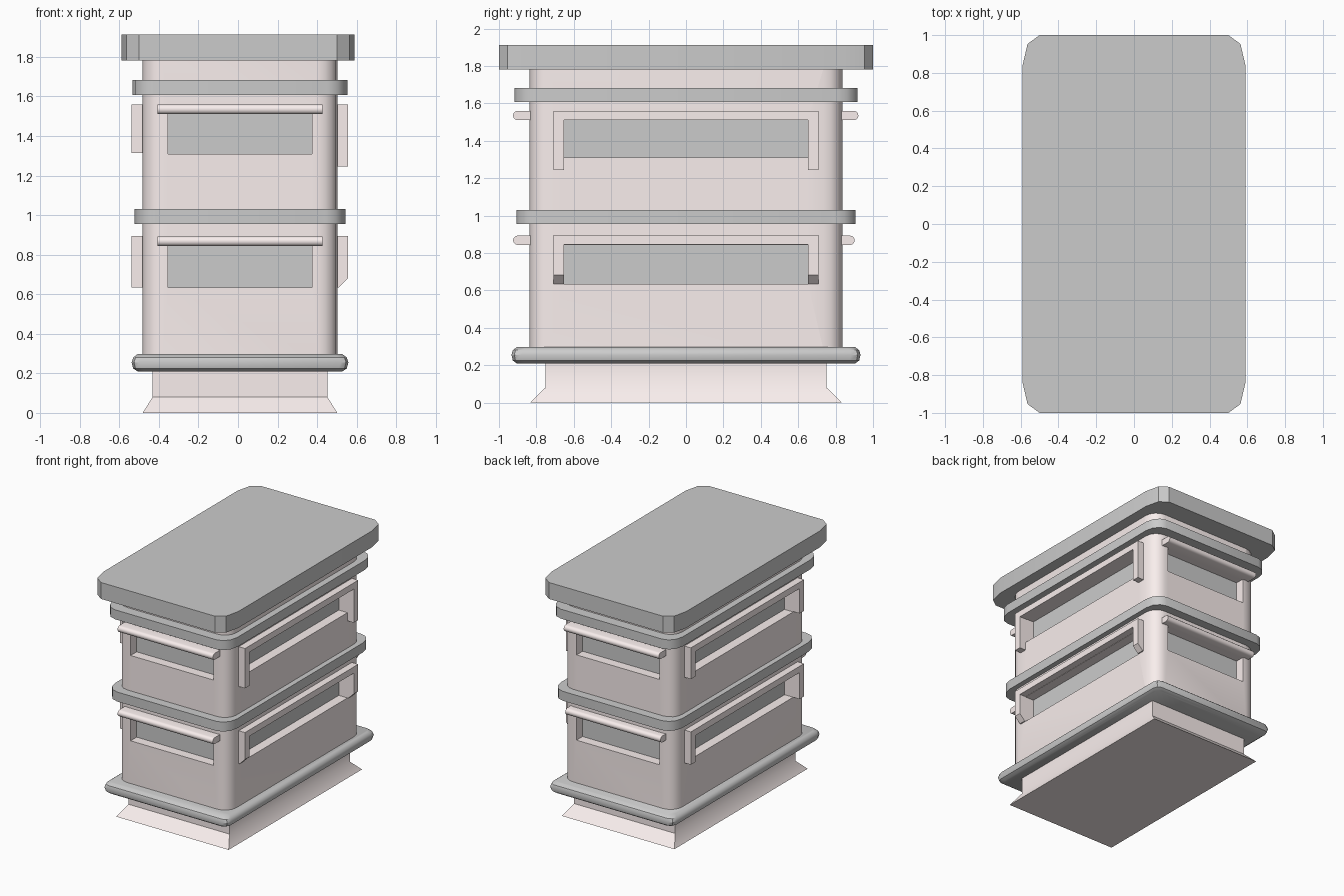
import bpy, bmesh
from math import sin, cos, pi, radians
from mathutils import Vector

if "Cube" in bpy.data.objects:
    bpy.data.objects.remove(bpy.data.objects["Cube"])

CX = 0.01  # the box sits slightly off the roof centre
wood = bpy.data.materials.new("pale_wood")
wood.diffuse_color = (0.95, 0.86, 0.85, 1)
wood.use_nodes = True
wood.node_tree.nodes["Principled BSDF"].inputs["Base Color"].default_value = wood.diffuse_color


def finish(name, bm, mat=None, smooth=True):
    bmesh.ops.recalc_face_normals(bm, faces=bm.faces)
    me = bpy.data.meshes.new(name)
    bm.to_mesh(me)
    bm.free()
    ob = bpy.data.objects.new(name, me)
    bpy.context.collection.objects.link(ob)
    if mat:
        me.materials.append(mat)
    if smooth:
        shade(ob)
    return ob


def select(ob):
    bpy.ops.object.select_all(action='DESELECT')
    ob.select_set(True)
    bpy.context.view_layer.objects.active = ob


def shade(ob):
    select(ob)
    bpy.ops.object.shade_smooth_by_angle(angle=radians(35))


def outline(hx, hy, rx, ry, segs):
    """Rounded rectangle as (x, y) points."""
    if segs == 0:
        return [(hx, hy), (-hx, hy), (-hx, -hy), (hx, -hy)]
    pts = []
    for k, (sx, sy) in enumerate([(1, 1), (-1, 1), (-1, -1), (1, -1)]):
        for i in range(segs + 1):
            a = pi / 2 * (k + i / segs)
            pts.append((sx * (hx - rx) + rx * cos(a), sy * (hy - ry) + ry * sin(a)))
    return pts


def loft(name, sections, corner=(0, 0, 0), cx=CX, mat=None):
    """Stack of (z, half_x, half_y) outlines, capped."""
    bm = bmesh.new()
    rings = [[bm.verts.new((cx + x, y, z)) for x, y in outline(hx, hy, *corner)]
             for z, hx, hy in sections]
    n = len(rings[0])
    for a, b in zip(rings, rings[1:]):
        for i in range(n):
            bm.faces.new((a[i], a[(i + 1) % n], b[(i + 1) % n], b[i]))
    bm.faces.new(rings[0])
    bm.faces.new(rings[-1])
    return finish(name, bm, mat)


def extrude(bm, pts, vec):
    """Close a planar 3D profile and sweep it along vec."""
    a = [bm.verts.new(p) for p in pts]
    b = [bm.verts.new(Vector(p) + Vector(vec)) for p in pts]
    n = len(a)
    bm.faces.new(a)
    bm.faces.new(b)
    for i in range(n):
        bm.faces.new((a[i], a[(i + 1) % n], b[(i + 1) % n], b[i]))


def block(name, x0, x1, y0, y1, z0, z1):
    bm = bmesh.new()
    extrude(bm, [(x0, y0, z0), (x1, y0, z0), (x1, y1, z0), (x0, y1, z0)], (0, 0, z1 - z0))
    return finish(name, bm, None, False)


# Flared foot, main box, bands and roof
loft("foot", [(0, 0.492, 0.834), (0.08, 0.442, 0.752), (0.22, 0.442, 0.752)], mat=wood)
body = loft("hive_body", [(0.28, 0.492, 0.836), (1.79, 0.492, 0.836)], (0.1, 0.1, 4), mat=wood)
loft("base_band", [(0.21, 0.518, 0.905), (0.225, 0.54, 0.926), (0.255, 0.548, 0.933),
                   (0.28, 0.54, 0.926), (0.297, 0.518, 0.905)], (0.04, 0.05, 2))
loft("middle_band", [(0.955, 0.533, 0.907), (1.03, 0.533, 0.907)], (0.1, 0.12, 3))
loft("upper_band", [(1.607, 0.543, 0.918), (1.682, 0.543, 0.918)], (0.1, 0.12, 3))
loft("roof", [(1.782, 0.59, 1.0), (1.912, 0.59, 1.0)], (0.09, 0.16, 2), cx=0)

# Recessed windows on all four sides of both levels
DEPTH = 0.08
cutters = []
for level, z0, z1 in (("lower", 0.635, 0.843), ("upper", 1.31, 1.513)):
    for s in (-1, 1):
        end, side = ("front", "left") if s < 0 else ("back", "right")
        yi, xi = s * (0.836 - DEPTH), CX + s * (0.492 - DEPTH)
        cutters.append(block("cutter", -0.355, 0.373, *sorted((yi, s * 1.0)), z0, z1))
        cutters.append(block("cutter", *sorted((xi, s * 0.8)), -0.652, 0.652, z0, z1))
        block(f"{level}_{end}_window", -0.355, 0.373, *sorted((yi - s * .01, yi + s * .004)), z0, z1)
        block(f"{level}_{side}_window", *sorted((xi - s * .01, xi + s * .004)), -0.652, 0.652, z0, z1)
for c in cutters:
    mod = body.modifiers.new("window_cut", 'BOOLEAN')
    mod.object, mod.operation, mod.solver = c, 'DIFFERENCE', 'EXACT'
    select(body)
    bpy.ops.object.modifier_apply(modifier=mod.name)
    bpy.data.objects.remove(c)
shade(body)

# Rounded ledges over the front and back windows
for level, zt, back in (("lower", 0.893, 0.902), ("upper", 1.56, 0.922)):
    for s, end, reach in ((-1, "front", 0.925), (1, "back", back)):
        nose = [(0.82, -0.05)] + [(reach - 0.025 + 0.025 * sin(a), -0.025 - 0.025 * cos(a))
                                  for a in (pi * i / 6 for i in range(7))] + [(0.82, 0)]
        bm = bmesh.new()
        extrude(bm, [(-0.407, s * y, zt + z) for y, z in nose], (0.833, 0, 0))
        finish(f"{level}_{end}_ledge", bm, wood)

# Side hoods: a top bar with a leg at each end; the lower right legs are cut at a slant
for level, side, s, out, zt, zb, slant in (
        ("upper", "right", 1, 0.557, 1.56, 1.245, 0), ("upper", "left", -1, 0.538, 1.56, 1.313, 0),
        ("lower", "right", 1, 0.557, 0.895, 0.635, 0.047), ("lower", "left", -1, 0.538, 0.895, 0.635, 0)):
    inner = 0.49 if s > 0 else 0.47
    leg = [(inner, zt), (out, zt), (out, zb + slant)]
    leg += [(out - slant, zb)] if slant else []
    leg += [(inner, zb)]
    bar = [(inner, zt), (out, zt), (out, zt - 0.05), (inner, zt - 0.05)]
    bm = bmesh.new()
    for prof, y, w in ((leg, -0.708, 0.056), (bar, -0.652, 1.304), (leg, 0.652, 0.056)):
        extrude(bm, [(s * x, y, z) for x, z in prof], (0, w, 0))
    finish(f"{level}_{side}_hood", bm, wood, False)
